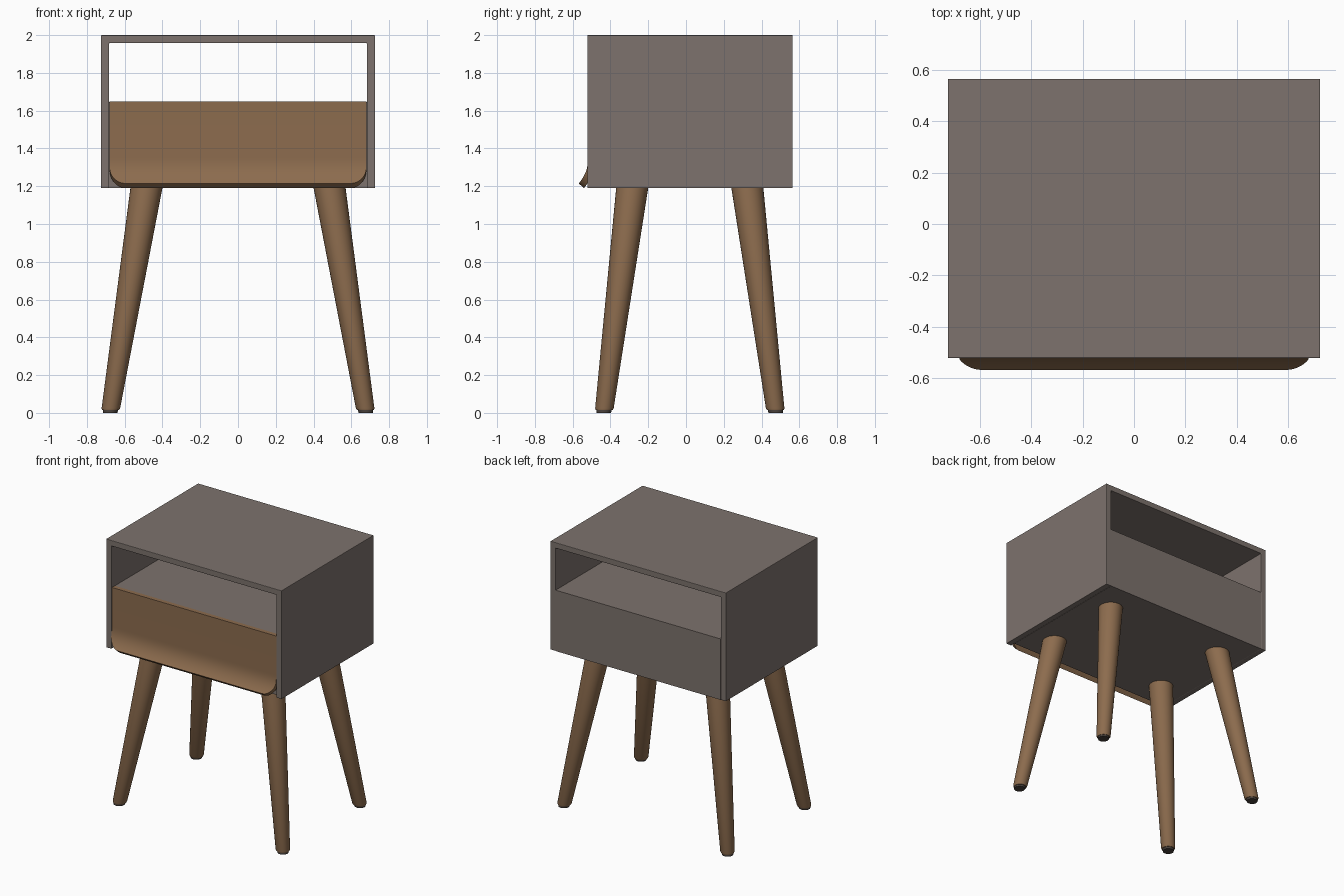
import bpy, bmesh, math
from mathutils import Vector

if "Cube" in bpy.data.objects:
    bpy.data.objects.remove(bpy.data.objects["Cube"])


def material(name, rgb):
    m = bpy.data.materials.new(name)
    m.diffuse_color = (*rgb, 1)
    m.use_nodes = True
    m.node_tree.nodes["Principled BSDF"].inputs["Base Color"].default_value = m.diffuse_color
    return m


GREY = material("warm grey lacquer", (0.205, 0.170, 0.153))
WOOD = material("walnut wood", (0.265, 0.150, 0.076))
PAD = material("dark foot pad", (0.065, 0.052, 0.044))


def finish(name, bm, mat, smooth=False, bevel=0):
    bmesh.ops.recalc_face_normals(bm, faces=bm.faces)
    me = bpy.data.meshes.new(name)
    bm.to_mesh(me)
    bm.free()
    me.materials.append(mat)
    ob = bpy.data.objects.new(name, me)
    bpy.context.collection.objects.link(ob)
    if bevel:
        mod = ob.modifiers.new("soft edges", 'BEVEL')
        mod.width, mod.segments = bevel, 2
    if smooth:
        bpy.ops.object.select_all(action='DESELECT')
        ob.select_set(True)
        bpy.context.view_layer.objects.active = ob
        bpy.ops.object.shade_smooth_by_angle(angle=math.radians(35))
    return ob


def box(name, lo, hi, mat):
    bm = bmesh.new()
    bmesh.ops.create_cube(bm, size=1)
    for v in bm.verts:
        v.co = Vector([lo[i] + (v.co[i] + 0.5) * (hi[i] - lo[i]) for i in range(3)])
    return finish(name, bm, mat)


def loft(rings):
    """Skin closed rings of points and cap both ends."""
    bm = bmesh.new()
    rows = [[bm.verts.new(p) for p in r] for r in rings]
    n = len(rows[0])
    for a, b in zip(rows, rows[1:]):
        for i in range(n):
            j = (i + 1) % n
            bm.faces.new((a[i], a[j], b[j], b[i]))
    bm.faces.new(rows[0])
    bm.faces.new(rows[-1])
    return bm


# Cabinet shell: inverted U extruded front to back
W, IN, Z0, Z1 = 0.725, 0.682, 1.19, 2.0
FRONT, BACK = -0.522, 0.565
outline = [(-W, Z0), (-W, Z1), (W, Z1), (W, Z0), (IN, Z0), (IN, 1.958), (-IN, 1.958), (-IN, Z0)]
finish("cabinet_shell", loft([[(x, y, z) for x, z in outline] for y in (FRONT, BACK)]),
       GREY, bevel=0.003)

# Inner panels and the drawer box behind the front
box("bottom_panel", (-IN, -0.485, Z0), (IN, BACK, 1.23), GREY)
box("back_panel", (-IN, 0.525, 1.23), (IN, BACK, 1.645), GREY)
box("shelf", (-IN, -0.485, 1.605), (IN, 0.525, 1.645), GREY)
box("drawer_box", (-IN, -0.485, 1.23), (IN, 0.525, 1.605), GREY)

# Drawer front: flat board curling forward into a lip with rounded lower corners
H, R = 0.68, 0.085
rings = [[(-H, -0.518, 1.648), (H, -0.518, 1.648), (H, -0.485, 1.648), (-H, -0.485, 1.648)]]
N = 20
for k in range(N + 1):
    t = math.sin(math.pi / 2 * k / N)
    zf, yf = 1.36 - 0.145 * t, -0.518 - 0.050 * t ** 2.5
    zb, yb = 1.36 - 0.170 * t, -0.485 - 0.055 * t ** 2.5
    d = min(zf - 1.215, R)
    w = H - R + math.sqrt(max(R * R - (R - d) ** 2, 0))
    rings.append([(-w, yf, zf), (w, yf, zf), (w, yb, zb), (-w, yb, zb)])
finish("drawer_front", loft(rings), WOOD, smooth=True)


# Splayed, tapered legs with small foot pads
def leg_rings(foot, top, levels, n=32):
    out = []
    for z, r in levels:
        c = foot.lerp(top, z / Z0)
        out.append([(c.x + r * math.cos(2 * math.pi * i / n),
                     c.y + r * math.sin(2 * math.pi * i / n), z) for i in range(n)])
    return out


for side, sx in (("left", -1), ("right", 1)):
    for end, sy in (("front", -1), ("back", 1)):
        foot = Vector((sx * 0.677, 0.02 + sy * 0.455))
        top = Vector((sx * 0.485, 0.02 + sy * 0.305))
        finish(f"{end}_{side}_leg",
               loft(leg_rings(foot, top, [(0.014, 0.044), (0.024, 0.049), (1.2, 0.085)])),
               WOOD, smooth=True)
        finish(f"{end}_{side}_foot_pad",
               loft(leg_rings(foot, top, [(0, 0.038), (0.015, 0.040)])), PAD, smooth=True)
